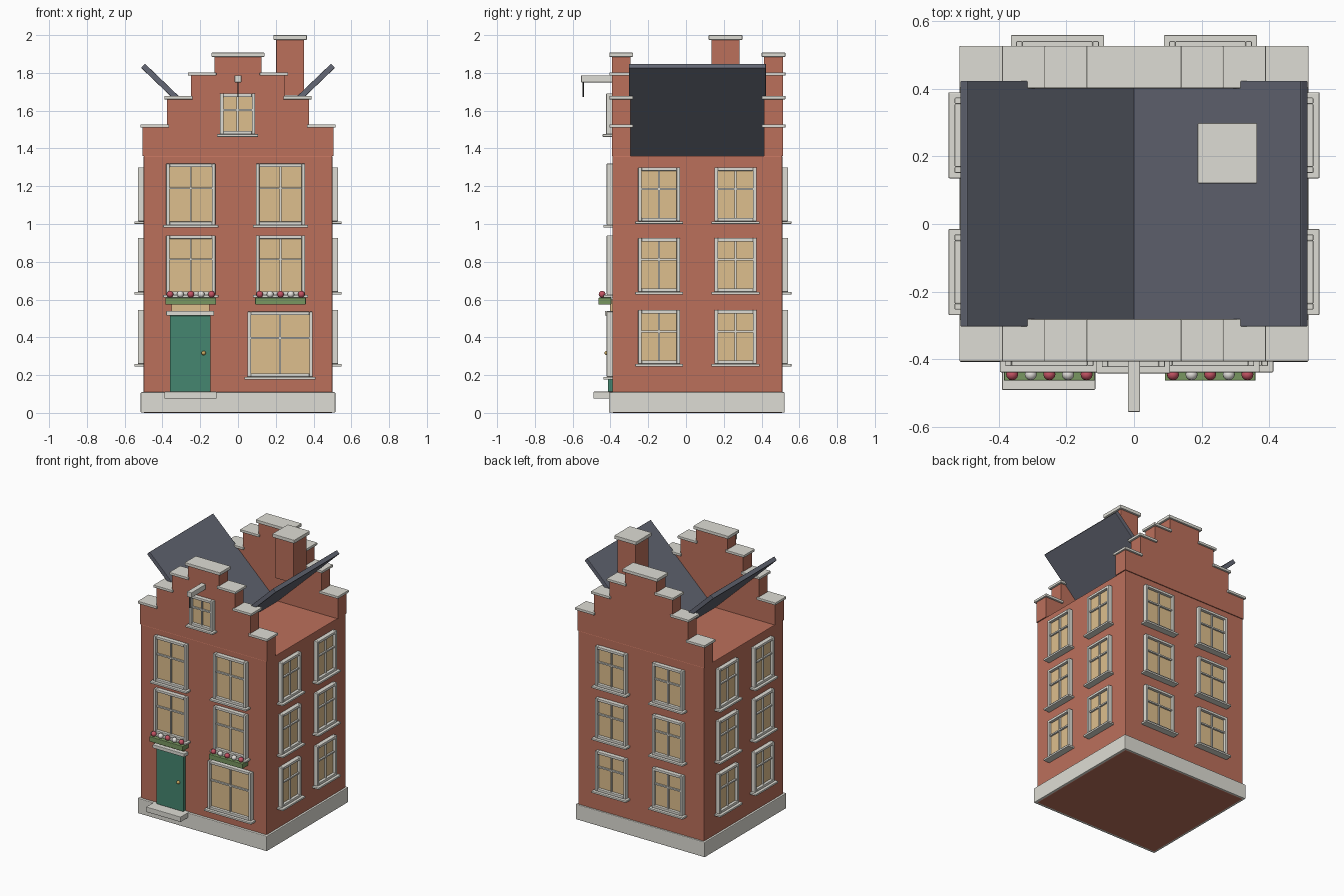
import bpy, bmesh
from math import pi, atan2, hypot
from mathutils import Matrix, Vector

if "Cube" in bpy.data.objects:
    bpy.data.objects.remove(bpy.data.objects["Cube"])


def material(name, r, g, b):
    m = bpy.data.materials.new(name)
    m.diffuse_color = (r, g, b, 1)
    m.use_nodes = True
    m.node_tree.nodes["Principled BSDF"].inputs["Base Color"].default_value = m.diffuse_color
    return m


BRICK = material("brick", 0.50, 0.16, 0.105)
STONE = material("stone", 0.73, 0.72, 0.66)
GLASS = material("warm_glass", 0.73, 0.52, 0.27)
SLATE = material("slate", 0.13, 0.14, 0.18)
GREEN = material("door_green", 0.06, 0.24, 0.16)
PLANTER = material("planter_green", 0.19, 0.31, 0.12)
RED = material("red_flower", 0.57, 0.09, 0.13)
WHITE = material("white_flower", 0.80, 0.78, 0.74)
BRASS = material("brass", 0.60, 0.40, 0.12)
DARK = material("dark_iron", 0.04, 0.04, 0.04)


def finish(name, bm, mat, matrix=Matrix(), bevel=0.0):
    bmesh.ops.recalc_face_normals(bm, faces=bm.faces)
    me = bpy.data.meshes.new(name)
    bm.to_mesh(me)
    bm.free()
    ob = bpy.data.objects.new(name, me)
    bpy.context.collection.objects.link(ob)
    ob.matrix_world = matrix
    me.materials.append(mat)
    if bevel:
        mod = ob.modifiers.new("soft_edges", 'BEVEL')
        mod.width, mod.segments = bevel, 2
    return ob


def boxes(name, spans, mat, matrix=Matrix(), bevel=0.003):
    """One object from boxes given as (x0, x1, y0, y1, z0, z1)."""
    bm = bmesh.new()
    for x0, x1, y0, y1, z0, z1 in spans:
        place = Matrix.Translation(((x0 + x1) / 2, (y0 + y1) / 2, (z0 + z1) / 2))
        size = Matrix.Diagonal((x1 - x0, y1 - y0, z1 - z0, 1))
        bmesh.ops.create_cube(bm, size=1, matrix=place @ size)
    return finish(name, bm, mat, matrix, bevel)


def ball(name, loc, r, mat):
    bm = bmesh.new()
    bmesh.ops.create_uvsphere(bm, u_segments=12, v_segments=8, radius=r)
    for f in bm.faces:
        f.smooth = True
    return finish(name, bm, mat, Matrix.Translation(loc))


def window(name, loc, angle, w, h):
    """Framed window facing local -y, with sill, muntins and glass."""
    m = Matrix.Translation(loc) @ Matrix.Rotation(angle, 4, 'Z')
    a, b, t, c = w / 2, h / 2, 0.018, 0.1 * h
    boxes(name + "_frame", [
        (-a, -a + t, -0.03, 0.01, -b, b), (a - t, a, -0.03, 0.01, -b, b),
        (-a + t, a - t, -0.03, 0.01, b - t, b), (-a + t, a - t, -0.03, 0.01, -b, -b + t)],
        STONE, m)
    boxes(name + "_muntins", [
        (-0.005, 0.005, -0.02, 0, -b + t, b - t),
        (-a + t, a - t, -0.022, 0, c - 0.005, c + 0.005)], STONE, m, 0)
    boxes(name + "_sill", [(-a - 0.016, a + 0.016, -0.048, 0.01, -b - 0.014, -b)], STONE, m)
    boxes(name + "_glass", [(-a + t / 2, a - t / 2, -0.01, 0.005, -b + t / 2, b - t / 2)],
          GLASS, m, 0)


CY, FRONT, BACK = 0.06, -0.39, 0.51

# Brick body and stone plinth
boxes("body", [(-0.5, 0.5, FRONT, BACK, 0, 1.36)], BRICK, bevel=0.004)
boxes("plinth", [(-0.515, 0.515, -0.408, 0.522, 0.001, 0.11)], STONE, bevel=0.005)

# Stepped gables with coping stones
STEPS = [(0.505, 1.51), (0.375, 1.66), (0.25, 1.785), (0.125, 1.885)]


def gable(name, y0, y1):
    right, low = [], 1.36
    for hw, top in STEPS:
        right += [(hw, low), (hw, top)]
        low = top
    outline = right + [(-x, z) for x, z in reversed(right)]
    bm = bmesh.new()
    face = bm.faces.new([bm.verts.new((x, y0, z)) for x, z in outline])
    out = bmesh.ops.extrude_face_region(bm, geom=[face])
    bmesh.ops.translate(bm, vec=(0, y1 - y0, 0),
                        verts=[v for v in out["geom"] if isinstance(v, bmesh.types.BMVert)])
    finish(name, bm, BRICK)
    caps = []
    for i, (hw, top) in enumerate(STEPS):
        edge = min(hw + 0.015, 0.516)
        y = (y0 - 0.013, y1 + 0.013, top, top + 0.018)
        if i == 3:
            caps.append((-edge, edge, *y[:3], top + 0.022))
        else:
            inner = STEPS[i + 1][0] - 0.01
            caps += [(inner, edge, *y), (-edge, -inner, *y)]
    boxes(name + "_coping", caps, STONE)


gable("front_gable", -0.393, -0.294)
gable("back_gable", 0.414, 0.513)

# Roof slabs, rising outward from the centre line
p, q = Vector((0, 1.355)), Vector((0.503, 1.838))
slope, length = atan2(q.y - p.y, q.x), hypot(q.x, q.y - p.y)
for side, s in (("right", 1), ("left", -1)):
    m = Matrix.Translation((0, CY, p.y)) @ Matrix.Rotation(-slope * s, 4, 'Y')
    x0, x1 = sorted((0, s * length))
    boxes("roof_" + side, [(x0, x1, -0.363, 0.363, -0.015, 0.015)], SLATE, m)

# Chimney
boxes("chimney", [(0.202, 0.35, 0.134, 0.284, 1.68, 1.98)], BRICK)
boxes("chimney_cap", [(0.188, 0.364, 0.12, 0.298, 1.975, 2.0)], STONE)

# Front windows
for label, x in (("left", -0.25), ("right", 0.225)):
    window("upper_front_" + label, (x, FRONT, 1.157), 0, 0.26, 0.325)
    window("middle_front_" + label, (x, FRONT, 0.782), 0, 0.26, 0.315)
    # Flower box under the middle window
    boxes("flower_box_" + label, [(x - 0.134, x + 0.134, -0.463, -0.395, 0.574, 0.61)], PLANTER)
    for i in range(5):
        ball(f"flower_{label}_{i}", (x + (i - 2) * 0.055, -0.444, 0.628), 0.018,
             WHITE if i % 2 else RED)
window("shop_window", (0.223, FRONT, 0.363), 0, 0.345, 0.345)
window("attic_window", (-0.002, -0.393, 1.583), 0, 0.186, 0.215)

# Side and back windows
for floor, z in (("upper", 1.157), ("middle", 0.783), ("lower", 0.402)):
    for d in (-1, 1):
        end = "a" if d < 0 else "b"
        window(f"{floor}_right_{end}", (0.5, CY + 0.202 * d, z), pi / 2, 0.222, 0.285)
        window(f"{floor}_left_{end}", (-0.5, CY + 0.202 * d, z), -pi / 2, 0.222, 0.285)
        window(f"{floor}_back_{end}", (0.226 * d, BACK, z), pi, 0.244, 0.285)

# Door, fanlight, lintel, step and knob
boxes("door", [(-0.36, -0.146, -0.414, -0.38, 0.112, 0.515)], GREEN)
boxes("fanlight", [(-0.352, -0.15, -0.402, -0.38, 0.535, 0.6)], GLASS, bevel=0)
boxes("door_lintel", [(-0.38, -0.127, -0.43, -0.38, 0.515, 0.54)], STONE)
boxes("door_step", [(-0.39, -0.114, -0.49, -0.38, 0.075, 0.112)], STONE)
ball("door_knob", (-0.182, -0.42, 0.317), 0.012, BRASS)

# Hoist beam and rope
boxes("hoist_beam", [(-0.018, 0.018, -0.555, -0.34, 1.75, 1.787)], STONE)
bm = bmesh.new()
bmesh.ops.create_cone(bm, cap_ends=True, segments=10, radius1=0.004, radius2=0.004, depth=0.085)
finish("hoist_rope", bm, DARK, Matrix.Translation((0, -0.545, 1.714)))
